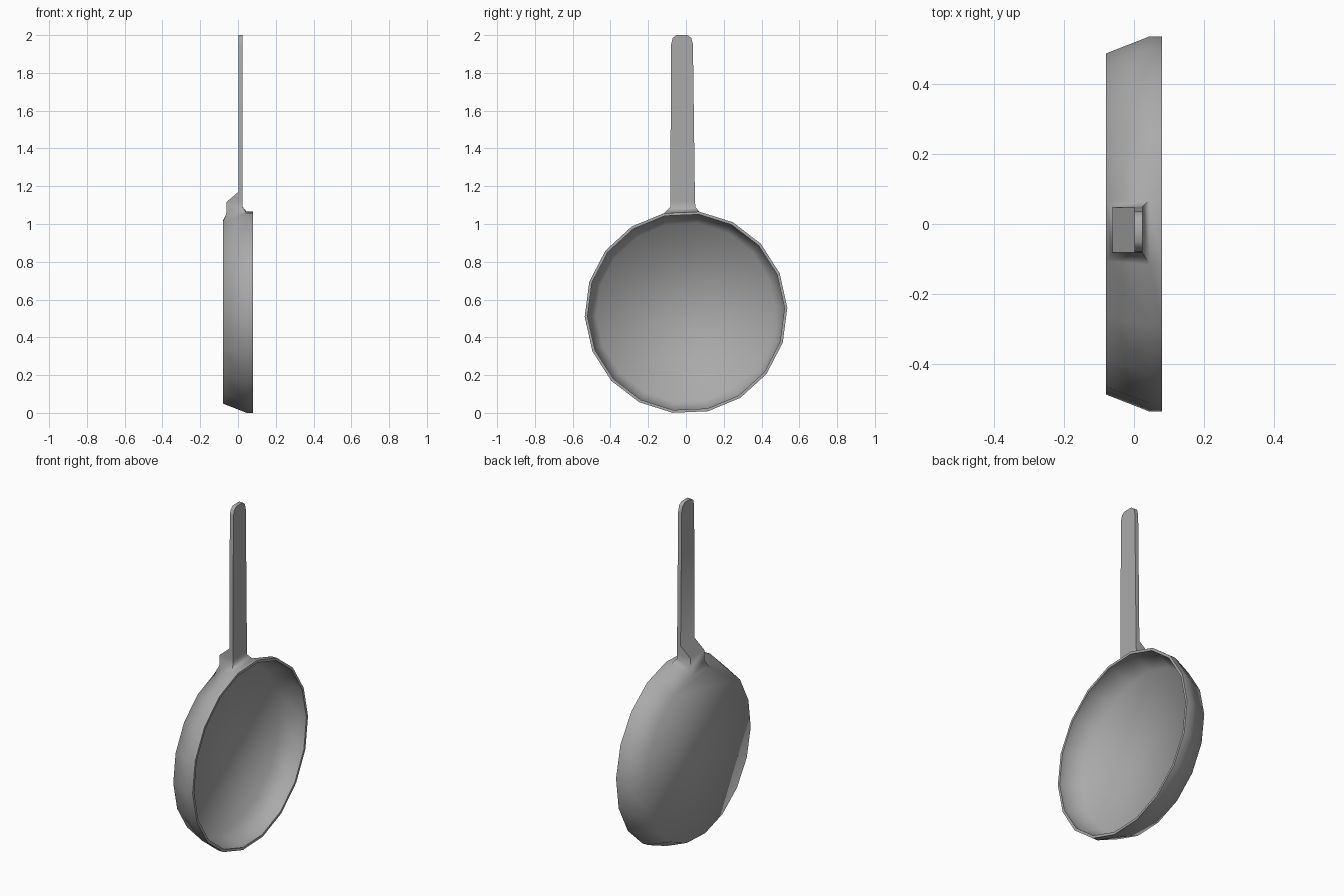
import bpy
import bmesh
import math

cube = bpy.data.objects.get("Cube")
if cube:
    bpy.data.objects.remove(cube)

SIDES = 18
TURN = math.radians(2.5)
CENTRE_Z = 0.533

metal = bpy.data.materials.new("grey_metal")
metal.use_nodes = True
grey = (0.4, 0.4, 0.4, 1)
metal.diffuse_color = grey
metal.node_tree.nodes["Principled BSDF"].inputs["Base Color"].default_value = grey

bm = bmesh.new()


def pan_ring(x, r):
    """Ring of vertices around the pan axis."""
    ring = []
    for i in range(SIDES):
        a = TURN + i * math.tau / SIDES
        ring.append(bm.verts.new((x, r * math.cos(a), CENTRE_Z + r * math.sin(a))))
    return ring


def handle_ring(x_back, x_front, y_left, y_right, z_back, z_front):
    """Four-cornered cross-section of the handle."""
    corners = ((x_back, y_left, z_back), (x_back, y_right, z_back),
               (x_front, y_right, z_front), (x_front, y_left, z_front))
    return [bm.verts.new(c) for c in corners]


def bridge(a, b, skip=None):
    n = len(a)
    for i in range(n):
        j = (i + 1) % n
        if i != skip:
            bm.faces.new((a[i], a[j], b[j], b[i]))


# Pan shell: back, outer wall, rim, inner wall, floor
profile = [(-0.08, 0.488), (0.045, 0.537), (0.08, 0.537),
           (0.08, 0.522), (0.045, 0.522), (-0.065, 0.475)]
rings = [pan_ring(x, r) for x, r in profile]
NECK = 4  # the wall facet that the handle grows out of
for k in range(len(rings) - 1):
    bridge(rings[k], rings[k + 1], NECK if k == 0 else None)
bm.faces.new(rings[0])
bm.faces.new(rings[-1])

# Handle: flared neck, stepped bracket, flat grip with rounded tip
back, front = rings[0], rings[1]
section = [back[NECK], back[NECK + 1], front[NECK + 1], front[NECK]]
grip = [(-0.062, 0.025, 0.05, -0.083, 1.055, 1.09),
        (-0.062, 0.025, 0.048, -0.082, 1.115, 1.12),
        (0.002, 0.025, 0.047, -0.082, 1.17, 1.17),
        (0.002, 0.025, 0.037, -0.079, 1.95, 1.95),
        (0.002, 0.025, 0.028, -0.07, 1.985, 1.985),
        (0.002, 0.025, 0.008, -0.05, 2.0, 2.0)]
for values in grip:
    ring = handle_ring(*values)
    bridge(section, ring)
    section = ring
bm.faces.new(section)

bmesh.ops.recalc_face_normals(bm, faces=bm.faces)
mesh = bpy.data.meshes.new("pan_with_handle")
bm.to_mesh(mesh)
bm.free()
mesh.materials.append(metal)
pan = bpy.data.objects.new("pan_with_handle", mesh)
bpy.context.collection.objects.link(pan)

# Soft walls, crisp rim and handle edges
bpy.ops.object.select_all(action='DESELECT')
pan.select_set(True)
bpy.context.view_layer.objects.active = pan
bpy.ops.object.shade_smooth_by_angle(angle=math.radians(75))
